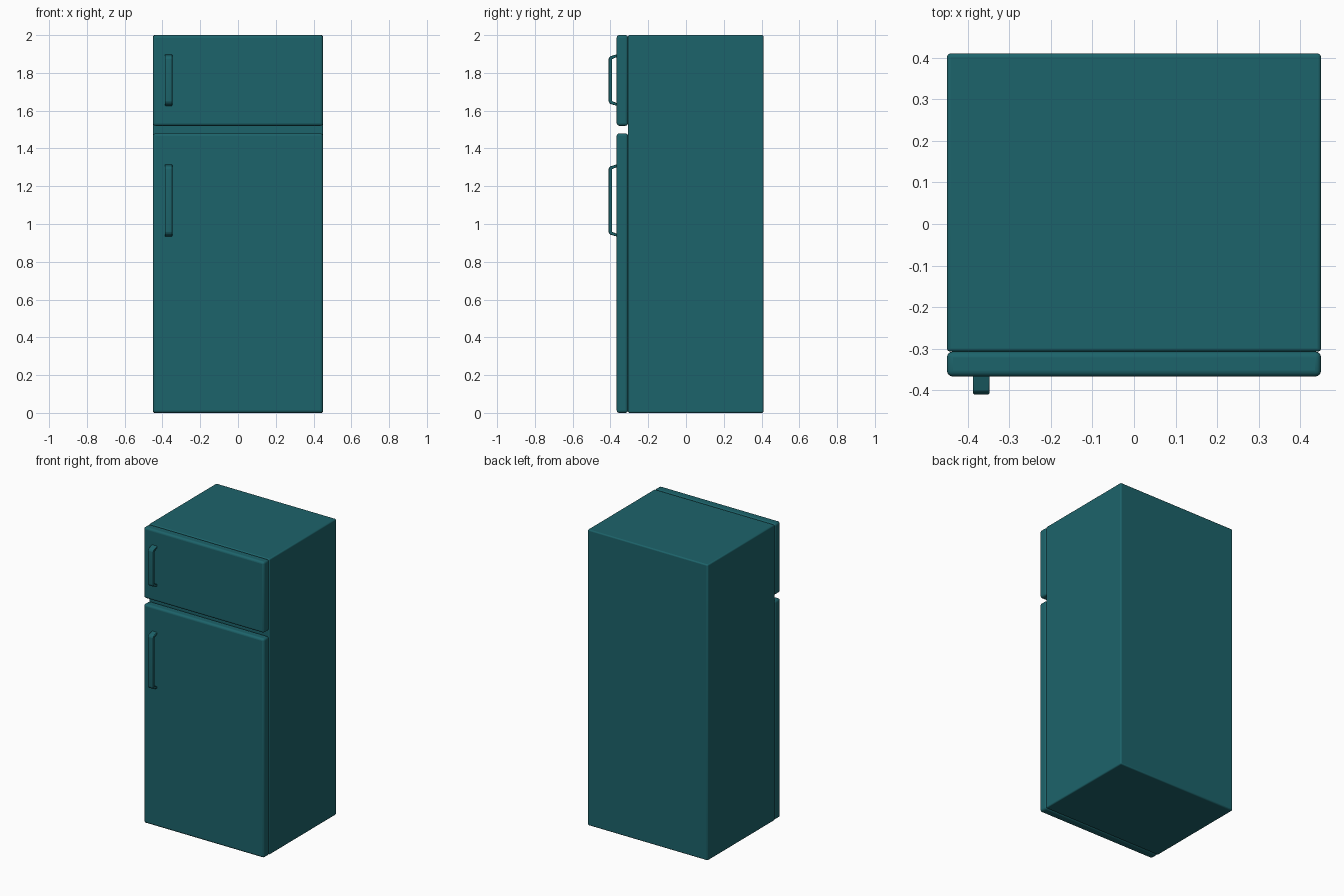
import bpy, bmesh

if "Cube" in bpy.data.objects:
    bpy.data.objects.remove(bpy.data.objects["Cube"])

mat = bpy.data.materials.new("teal_paint")
mat.diffuse_color = (0.012, 0.125, 0.145, 1)
mat.use_nodes = True
mat.node_tree.nodes["Principled BSDF"].inputs["Base Color"].default_value = mat.diffuse_color


def finish(name, bm, bevel, segments):
    bmesh.ops.recalc_face_normals(bm, faces=bm.faces)
    mesh = bpy.data.meshes.new(name)
    bm.to_mesh(mesh)
    bm.free()
    mesh.materials.append(mat)
    ob = bpy.data.objects.new(name, mesh)
    bpy.context.collection.objects.link(ob)
    mod = ob.modifiers.new("rounded_edges", 'BEVEL')
    mod.width = bevel
    mod.segments = segments
    mod.limit_method = 'ANGLE'
    mod.angle_limit = 0.3
    bpy.ops.object.select_all(action='DESELECT')
    ob.select_set(True)
    bpy.context.view_layer.objects.active = ob
    bpy.ops.object.shade_smooth_by_angle(angle=0.7)
    return ob


def box(name, lo, hi, bevel, segments=3):
    bm = bmesh.new()
    bmesh.ops.create_cube(bm, size=1)
    for v in bm.verts:
        v.co = [l + (c + 0.5) * (h - l) for c, l, h in zip(v.co, lo, hi)]
    return finish(name, bm, bevel, segments)


def handle(name, z0, z1):
    # Bracket profile in the y-z plane, extruded across x
    out, root, t = -0.41, -0.364, 0.018
    pts = [(root, z0), (out + 0.008, z0 + 0.011), (out, z0 + 0.024),
           (out, z1 - 0.024), (out + 0.008, z1 - 0.011), (root, z1),
           (root, z1 - 0.014), (out + t, z1 - 0.026),
           (out + t, z0 + 0.026), (root, z0 + 0.014)]
    bm = bmesh.new()
    face = bm.faces.new([bm.verts.new((-0.387, y, z)) for y, z in pts])
    ext = bmesh.ops.extrude_face_region(bm, geom=[face])["geom"]
    verts = [g for g in ext if isinstance(g, bmesh.types.BMVert)]
    bmesh.ops.translate(bm, verts=verts, vec=(0.039, 0, 0))
    return finish(name, bm, 0.003, 2)


# Cabinet
box("cabinet", (-0.45, -0.307, 0), (0.45, 0.41, 2), 0.008)

# Doors with a gap between them
box("fridge_door", (-0.45, -0.367, 0), (0.45, -0.307, 1.48), 0.014, 4)
box("freezer_door", (-0.45, -0.367, 1.52), (0.45, -0.307, 2), 0.014, 4)

# Handles
handle("fridge_handle", 0.933, 1.316)
handle("freezer_handle", 1.625, 1.899)
